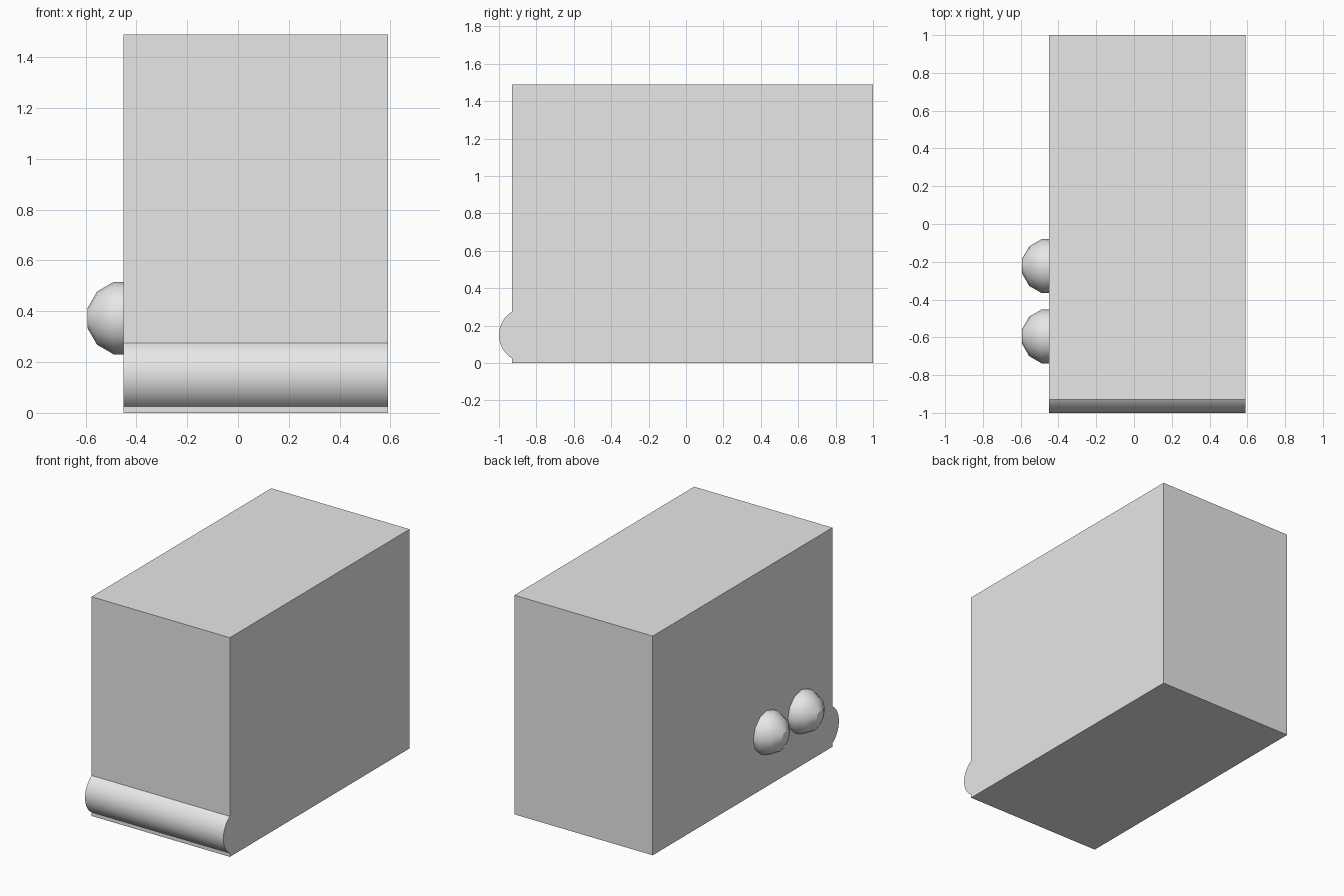
import bpy
import bmesh
import math
from mathutils import Matrix

default_cube = bpy.data.objects.get("Cube")
if default_cube:
    bpy.data.objects.remove(default_cube)

LEFT, RIGHT = 0.59, -0.45
FRONT, BACK = -0.93, 1.0
HEIGHT = 1.49
MID_X, WIDTH = (LEFT + RIGHT) / 2, LEFT - RIGHT

GREY = (0.8, 0.8, 0.8, 1)
grey = bpy.data.materials.new("plain_grey")
grey.use_nodes = True
grey.diffuse_color = GREY
grey.node_tree.nodes["Principled BSDF"].inputs["Base Color"].default_value = GREY


def finish(name, bm, location, smooth=False):
    """Turn a bmesh into a named object."""
    bmesh.ops.recalc_face_normals(bm, faces=bm.faces)
    mesh = bpy.data.meshes.new(name)
    bm.to_mesh(mesh)
    bm.free()
    mesh.materials.append(grey)
    obj = bpy.data.objects.new(name, mesh)
    obj.location = location
    bpy.context.collection.objects.link(obj)
    if smooth:
        bpy.ops.object.select_all(action='DESELECT')
        obj.select_set(True)
        bpy.context.view_layer.objects.active = obj
        bpy.ops.object.shade_smooth_by_angle(angle=math.radians(30))
    return obj


def flat_capped_ball(name, location, radius, sides=12):
    """Ball of stacked rings along x, closed by a small flat facet at each end."""
    bm = bmesh.new()
    rings = []
    for i in range(sides // 2):
        tilt = (i + 0.5) * math.tau / sides
        ring = []
        for j in range(sides):
            turn = j * math.tau / sides
            ring.append(bm.verts.new((-radius * math.cos(tilt),
                                      radius * math.sin(tilt) * math.cos(turn),
                                      radius * math.sin(tilt) * math.sin(turn))))
        rings.append(ring)
    for a, b in zip(rings, rings[1:]):
        for j in range(sides):
            k = (j + 1) % sides
            bm.faces.new((a[j], a[k], b[k], b[j]))
    bm.faces.new(rings[0])
    bm.faces.new(rings[-1])
    return finish(name, bm, location, smooth=True)


# Main box
bm = bmesh.new()
bmesh.ops.create_cube(bm, size=1, matrix=Matrix.Diagonal((WIDTH, BACK - FRONT, HEIGHT, 1)))
finish("main_body", bm, (MID_X, (FRONT + BACK) / 2, HEIGHT / 2))

# Round bar half sunk into the lower front
BAR_RADIUS = 0.147
bm = bmesh.new()
bmesh.ops.create_cone(bm, cap_ends=True, segments=64, radius1=BAR_RADIUS, radius2=BAR_RADIUS,
                      depth=WIDTH, matrix=Matrix.Rotation(math.pi / 2, 4, 'Y'))
finish("front_bar", bm, (MID_X, -1 + BAR_RADIUS, 0.15), smooth=True)

# Two knobs half sunk into the right side
for name, y in (("front_knob", -0.595), ("rear_knob", -0.223)):
    flat_capped_ball(name, (RIGHT, y, 0.373), 0.148)
